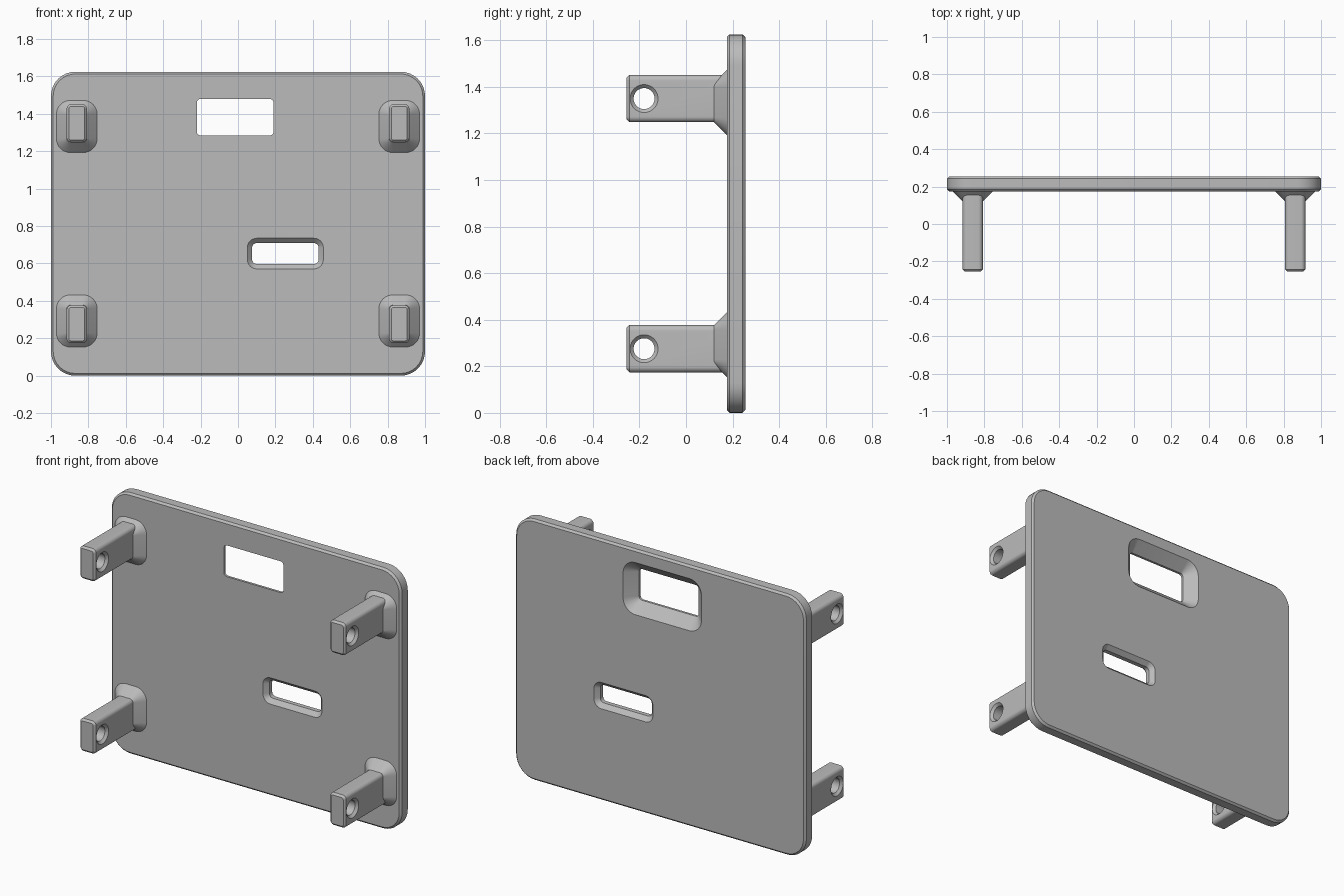
import bpy, bmesh, math
from mathutils import Vector

cube = bpy.data.objects.get("Cube")
if cube:
    bpy.data.objects.remove(cube, do_unlink=True)

grey = bpy.data.materials.new("plain grey")
grey.use_nodes = True
COLOUR = (0.5, 0.5, 0.5, 1)
grey.diffuse_color = COLOUR
grey.node_tree.nodes["Principled BSDF"].inputs["Base Color"].default_value = COLOUR


def rounded_rect(width, height, radius, steps=8):
    """Outline of a rounded rectangle, counter-clockwise."""
    pts = []
    for i, (sx, sz) in enumerate([(1, 1), (-1, 1), (-1, -1), (1, -1)]):
        for k in range(steps + 1):
            a = math.pi / 2 * (i + k / steps)
            pts.append((sx * (width / 2 - radius) + radius * math.cos(a),
                        sz * (height / 2 - radius) + radius * math.sin(a)))
    return pts


def loft(name, centre, size, radius, stations):
    """Loft a rounded rectangle along y; stations are (y, outward growth)."""
    bm = bmesh.new()
    rings = []
    for y, grow in stations:
        outline = rounded_rect(size[0] + 2 * grow, size[1] + 2 * grow, radius + grow)
        rings.append([bm.verts.new((centre[0] + x, y, centre[1] + z)) for x, z in outline])
    count = len(rings[0])
    for a, b in zip(rings, rings[1:]):
        for i in range(count):
            j = (i + 1) % count
            bm.faces.new((a[i], a[j], b[j], b[i]))
    bm.faces.new(rings[0])
    bm.faces.new(rings[-1])
    return finish(name, bm)


def lathe_x(name, centre, profile, steps=40):
    """Revolve (x, radius) pairs about an axis along x."""
    bm = bmesh.new()
    rings = []
    for x, r in profile:
        rings.append([bm.verts.new(Vector(centre) + Vector(
            (x, r * math.cos(k * math.tau / steps), r * math.sin(k * math.tau / steps))))
            for k in range(steps)])
    for a, b in zip(rings, rings[1:]):
        for i in range(steps):
            j = (i + 1) % steps
            bm.faces.new((a[i], a[j], b[j], b[i]))
    bm.faces.new(rings[0])
    bm.faces.new(rings[-1])
    return finish(name, bm)


def finish(name, bm):
    bmesh.ops.recalc_face_normals(bm, faces=bm.faces)
    mesh = bpy.data.meshes.new(name)
    bm.to_mesh(mesh)
    bm.free()
    mesh.materials.append(grey)
    obj = bpy.data.objects.new(name, mesh)
    bpy.context.collection.objects.link(obj)
    return obj


def activate(obj):
    bpy.ops.object.select_all(action='DESELECT')
    obj.select_set(True)
    bpy.context.view_layer.objects.active = obj


def cut(obj, cutter):
    activate(obj)
    mod = obj.modifiers.new("cut", 'BOOLEAN')
    mod.operation, mod.solver, mod.object = 'DIFFERENCE', 'EXACT', cutter
    bpy.ops.object.modifier_apply(modifier=mod.name)
    bpy.data.objects.remove(cutter, do_unlink=True)


def smooth(obj):
    activate(obj)
    bpy.ops.object.shade_smooth_by_angle(angle=math.radians(30))


FRONT, BACK, TIP = 0.175, 0.255, -0.255
MID_Z = 0.8125

# Back plate with chamfered rim
rim = 0.012
plate = loft("plate", (0, MID_Z), (2 - 2 * rim, 1.625 - 2 * rim), 0.13 - rim,
             [(FRONT, 0), (FRONT + rim, rim), (BACK - rim, rim), (BACK, 0)])

# Upper window, flared towards the back
cut(plate, loft("window_cutter", (-0.015, 1.382), (0.41, 0.195), 0.02,
                [(FRONT - 0.05, 0), (FRONT + 0.015, 0), (BACK, 0.065), (BACK + 0.05, 0.065)]))

# Lower slot, chamfered on both sides
flare = 0.026
cut(plate, loft("slot_cutter", (0.253, 0.653), (0.355, 0.112), 0.025,
                [(FRONT - 0.05, flare), (FRONT, flare), (FRONT + flare, 0),
                 (BACK - flare, 0), (BACK, flare), (BACK + 0.05, flare)]))
smooth(plate)

# Four pegs with cross holes and flared feet
edge, sink = 0.012, 0.003
for side, sx in (("right", -1), ("left", 1)):
    for level, sz in (("lower", -1), ("upper", 1)):
        x, z = sx * 0.862, MID_Z + sz * 0.537
        peg = loft(f"{level}_{side}_peg", (x, z), (0.108 - 2 * edge, 0.203 - 2 * edge), 0.012,
                   [(TIP, 0), (TIP + edge, edge), (FRONT + sink, edge)])
        cut(peg, lathe_x("hole_cutter", (x, -0.18, z),
                         [(-0.1, 0.06), (-0.054, 0.06), (-0.039, 0.045),
                          (0.039, 0.045), (0.054, 0.06), (0.1, 0.06)]))
        smooth(peg)
        foot = loft(f"{level}_{side}_foot", (x, z - sz * 0.017), (0.108, 0.169), 0.02,
                    [(FRONT - 0.055, 0), (FRONT, 0.055), (FRONT + sink, 0.055)])
        smooth(foot)
